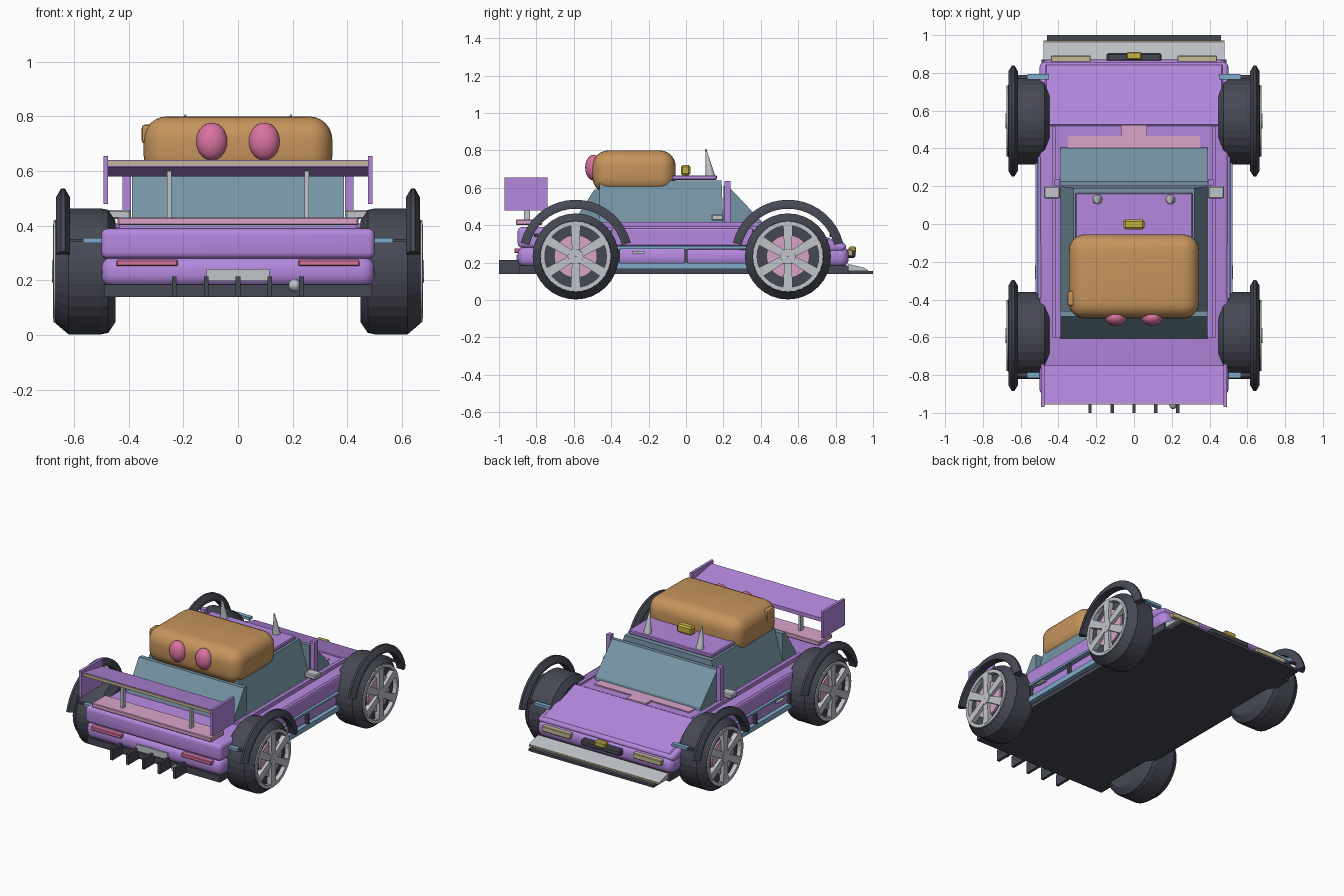
import bpy, bmesh, math
from mathutils import Matrix, Vector

if "Cube" in bpy.data.objects:
    bpy.data.objects.remove(bpy.data.objects["Cube"])


def material(name, r, g, b):
    m = bpy.data.materials.new(name)
    lin = [((c / 255 + 0.055) / 1.055) ** 2.4 for c in (r, g, b)]
    m.diffuse_color = (*lin, 1)
    m.use_nodes = True
    m.node_tree.nodes["Principled BSDF"].inputs["Base Color"].default_value = m.diffuse_color
    return m


PURPLE = material("purple paint", 180, 136, 222)
DARK = material("dark rubber", 70, 72, 84)
BROWN = material("brown leather", 198, 148, 92)
GLASS = material("blue grey glass", 118, 148, 164)
PINK = material("light pink", 218, 165, 202)
ROSE = material("rose", 218, 115, 160)
GREY = material("light grey", 192, 196, 202)
YELLOW = material("yellow", 195, 176, 66)
TAN = material("pale tan", 196, 186, 150)
BLUE = material("light blue", 128, 172, 204)


def finish(bm, name, mat, bevel=0, segments=3):
    bmesh.ops.recalc_face_normals(bm, faces=bm.faces)
    if bevel:
        bmesh.ops.bevel(bm, geom=bm.edges[:], offset=bevel, segments=segments,
                        profile=0.5, affect='EDGES', clamp_overlap=True)
    me = bpy.data.meshes.new(name)
    bm.to_mesh(me)
    bm.free()
    me.materials.append(mat)
    ob = bpy.data.objects.new(name, me)
    bpy.context.collection.objects.link(ob)
    bpy.context.view_layer.objects.active = ob
    bpy.ops.object.select_all(action='DESELECT')
    ob.select_set(True)
    if bevel > 0.02:
        bpy.ops.object.shade_smooth_by_angle(angle=math.radians(35))
    return ob


def box(name, mat, x, y, z, bevel=0, segments=3):
    """Box from (min, max) ranges."""
    return prism(name, mat, [(y[0], z[0]), (y[1], z[0]), (y[1], z[1]), (y[0], z[1])],
                 x, bevel, segments)


def prism(name, mat, pts, x, bevel=0, segments=3):
    """Side profile in (y, z) extruded across x."""
    bm = bmesh.new()
    a = [bm.verts.new((x[0], *p)) for p in pts]
    b = [bm.verts.new((x[1], *p)) for p in pts]
    bm.faces.new(a)
    bm.faces.new(b)
    for i in range(len(pts)):
        j = (i + 1) % len(pts)
        bm.faces.new((a[i], a[j], b[j], b[i]))
    return finish(bm, name, mat, bevel, segments)


def ring(name, mat, section, cy, cz, start=0, end=360, steps=32):
    """Sweep a closed (x, radius) section around an axle along x."""
    bm = bmesh.new()
    full = end - start == 360
    rows = []
    for i in range(steps if full else steps + 1):
        t = math.radians(start + (end - start) * i / steps)
        rows.append([bm.verts.new((x, cy + r * math.cos(t), cz + r * math.sin(t)))
                     for x, r in section])
    n = len(section)
    for i in range(steps):
        p, q = rows[i], rows[(i + 1) % len(rows)]
        for k in range(n):
            m = (k + 1) % n
            bm.faces.new((p[k], p[m], q[m], q[k]))
    if not full:
        bm.faces.new(rows[0])
        bm.faces.new(rows[-1])
    return finish(bm, name, mat)


def ellipsoid(name, mat, loc, size):
    bm = bmesh.new()
    bmesh.ops.create_uvsphere(bm, u_segments=24, v_segments=14, radius=1)
    bmesh.ops.transform(bm, verts=bm.verts,
                        matrix=Matrix.Translation(loc) @ Matrix.Diagonal((*size, 1)))
    ob = finish(bm, name, mat)
    bpy.ops.object.shade_smooth()
    return ob


def mx(s, a, b):
    return (min(s * a, s * b), max(s * a, s * b))


# Floor, lower bumper band and sloping upper body
box("floor", DARK, (-.49, .49), (-.89, .87), (.14, .185))
box("lower_body", PURPLE, (-.5, .5), (-.9, .87), (.175, .288), .045, 4)
prism("upper_body", PURPLE, [(-.9, .28), (.84, .255), (.865, .295), (.52, .395), (-.9, .39)],
      (-.5, .5), .035, 4)
prism("hood", PURPLE, [(.52, .37), (.52, .41), (.85, .305), (.85, .28)], (-.47, .47), .008, 1)
box("cabin_base", PURPLE, (-.425, .425), (-.6, .52), (.37, .405))
box("cowl", PINK, (-.35, .35), (.38, .465), (.40, .412))
box("cowl_tab", PINK, (-.07, .07), (.46, .525), (.40, .415))

# Cabin glass: tapered middle between windscreen and rear screen wedges
bm = bmesh.new()
lo = [bm.verts.new((x, y, .40)) for x, y in ((-.39, -.48), (.39, -.48), (.39, .2), (-.39, .2))]
hi = [bm.verts.new((x, y, .64)) for x, y in ((-.32, -.46), (.32, -.46), (.32, .19), (-.32, .19))]
bm.faces.new(lo)
bm.faces.new(hi)
for i in range(4):
    j = (i + 1) % 4
    bm.faces.new((lo[i], lo[j], hi[j], hi[i]))
finish(bm, "side_windows", GLASS)
prism("windscreen", GLASS, [(.2, .40), (.405, .40), (.40, .425), (.225, .61), (.2, .61)], (-.388, .388))
prism("rear_screen", GLASS, [(-.46, .40), (-.605, .40), (-.60, .42), (-.49, .59), (-.46, .59)], (-.388, .388))
box("roof", PURPLE, (-.31, .31), (-.46, .165), (.642, .667), .005, 1)

# Rounded bag on the roof with a side buckle and two oval ears
box("roof_bag", BROWN, (-.345, .345), (-.5, -.055), (.57, .80), .085, 6)
box("bag_buckle", BROWN, (-.352, -.31), (-.435, -.355), (.70, .77), .012, 2)
box("roof_lamp", YELLOW, (-.055, .055), (-.028, .024), (.667, .722), .01, 1)

# Rear wing: tilted plank with pale trailing edge
prism("wing_plank", PURPLE, [(-.95, .615), (-.95, .64), (-.75, .605), (-.75, .58)], (-.478, .478))
box("wing_edge", TAN, (-.475, .475), (-.955, -.949), (.62, .636))
box("boot_lip", PINK, (-.44, .44), (-.91, -.77), (.402, .43), .004, 1)

# Tail details
box("number_plate", GREY, (-.115, .115), (-.907, -.88), (.198, .242))
for i, x in enumerate((-.233, -.116, 0, .116, .232)):
    box(f"diffuser_fin_{i}", DARK, (x - .009, x + .009), (-1, -.845), (.14, .214))
ellipsoid("exhaust_tip", GREY, (.207, -.95, .182), (.022, .03, .024))
box("exhaust_pipe", GREY, (.197, .217), (-.95, -.85), (.172, .192))

# Nose: splitter, winch and lamp strips
box("splitter", DARK, (-.46, .46), (.83, 1), (.14, .156))
prism("splitter_step", GREY, [(.87, .156), (.97, .156), (.955, .172), (.87, .192)], (-.48, .48))
box("splitter_edge", TAN, (-.478, .478), (.962, .972), (.154, .164))
box("winch_bar", DARK, (-.145, .145), (.86, .905), (.225, .265), .008, 1)
box("winch_hook", YELLOW, (-.04, .04), (.87, .91), (.25, .285), .006, 1)

for s, side in ((-1, "left"), (1, "right")):
    # Lamps, wing supports and roof ornaments
    box(f"tail_light_{side}", ROSE, mx(s, .22, .445), (-.918, -.88), (.252, .276), .004, 1)
    box(f"headlight_{side}", TAN, mx(s, .23, .44), (.85, .892), (.235, .27), .004, 1)
    box(f"wing_end_{side}", PURPLE, mx(s, .475, .492), (-.97, -.74), (.48, .655))
    box(f"wing_post_{side}", GREY, mx(s, .243, .26), (-.865, -.835), (.42, .605))
    ellipsoid(f"bag_ear_{side}", ROSE, (s * .096, -.495, .708), (.057, .044, .069))
    bm = bmesh.new()
    bmesh.ops.create_cone(bm, cap_ends=True, segments=16, radius1=.026, radius2=.003, depth=.145)
    for v in bm.verts:
        v.co += Vector((s * .193, .13 - (v.co.z + .07) * .17, .735))
    finish(bm, f"horn_{side}", GREY)
    bpy.ops.object.shade_smooth_by_angle(angle=math.radians(40))

    # Door pillar, mirror and side rails
    box(f"pillar_{side}", PURPLE, mx(s, .392, .422), (.205, .237), (.39, .637))
    box(f"mirror_{side}", GREY, mx(s, .392, .476), (.135, .2), (.425, .458), .006, 1)
    box(f"top_rail_{side}", PURPLE, mx(s, .412, .435), (-.6, .52), (.39, .418))
    box(f"side_skirt_{side}", BLUE, mx(s, .47, .522), (-.4, .36), (.165, .198))
    box(f"side_rail_{side}", BLUE, mx(s, .49, .522), (-.4, .36), (.274, .288))
    box(f"sill_{side}", PURPLE, mx(s, .47, .512), (-.4, .36), (.288, .385), .012, 2)
    for i, y in enumerate((-.36, 0, .33)):
        box(f"rail_post_{side}_{i}", DARK, mx(s, .495, .52), (y - .008, y + .008), (.19, .28))
    box(f"door_handle_{side}", GREY, mx(s, .505, .524), (-.29, -.22), (.25, .262))

    # Wheels, spokes and arched fenders
    for cy, end in ((-.59, "rear"), (.545, "front")):
        tag, cz = f"{end}_{side}", .233
        tyre = [(.448, .02), (.448, .185), (.475, .225), (.5, .23), (.62, .23),
                (.667, .19), (.667, .176), (.645, .17), (.645, .02)]
        ring(f"tyre_{tag}", DARK, [(s * x, r) for x, r in tyre], cy, cz)
        ring(f"rim_{tag}", GREY, [(s * x, r) for x, r in
             ((.64, .165), (.64, .19), (.674, .187), (.674, .165))], cy, cz)
        ring(f"hub_disc_{tag}", PINK, [(s * x, r) for x, r in
             ((.64, .002), (.64, .115), (.656, .115), (.656, .002))], cy, cz)
        ring(f"hub_cap_{tag}", GREY, [(s * x, r) for x, r in
             ((.64, .002), (.64, .045), (.68, .04), (.68, .002))], cy, cz, steps=12)
        for k in range(6):
            t = math.radians(90 + 60 * k)
            c, n = (math.cos(t), math.sin(t)), (-math.sin(t), math.cos(t))
            pts = [(cy + c[0] * r + n[0] * w, cz + c[1] * r + n[1] * w)
                   for r, w in ((.02, -.019), (.172, -.026), (.172, .026), (.02, .019))]
            prism(f"spoke_{tag}_{k}", GREY, pts, mx(s, .645, .676))
        arch = [(.615, .255), (.615, .272), (.633, .303), (.647, .303), (.665, .272), (.665, .255)]
        ring(f"fender_{tag}", DARK, [(s * x, r) for x, r in arch], cy, cz, 14, 166, 18)
        y = cy + (.235 if cy > 0 else -.21)
        box(f"fender_bracket_{tag}", BLUE, mx(s, .45, .565), (y - .014, y + .014), (.337, .355))
        box(f"fender_stay_{tag}", DARK, mx(s, .55, .63), (y - .01, y + .01), (.34, .352))
